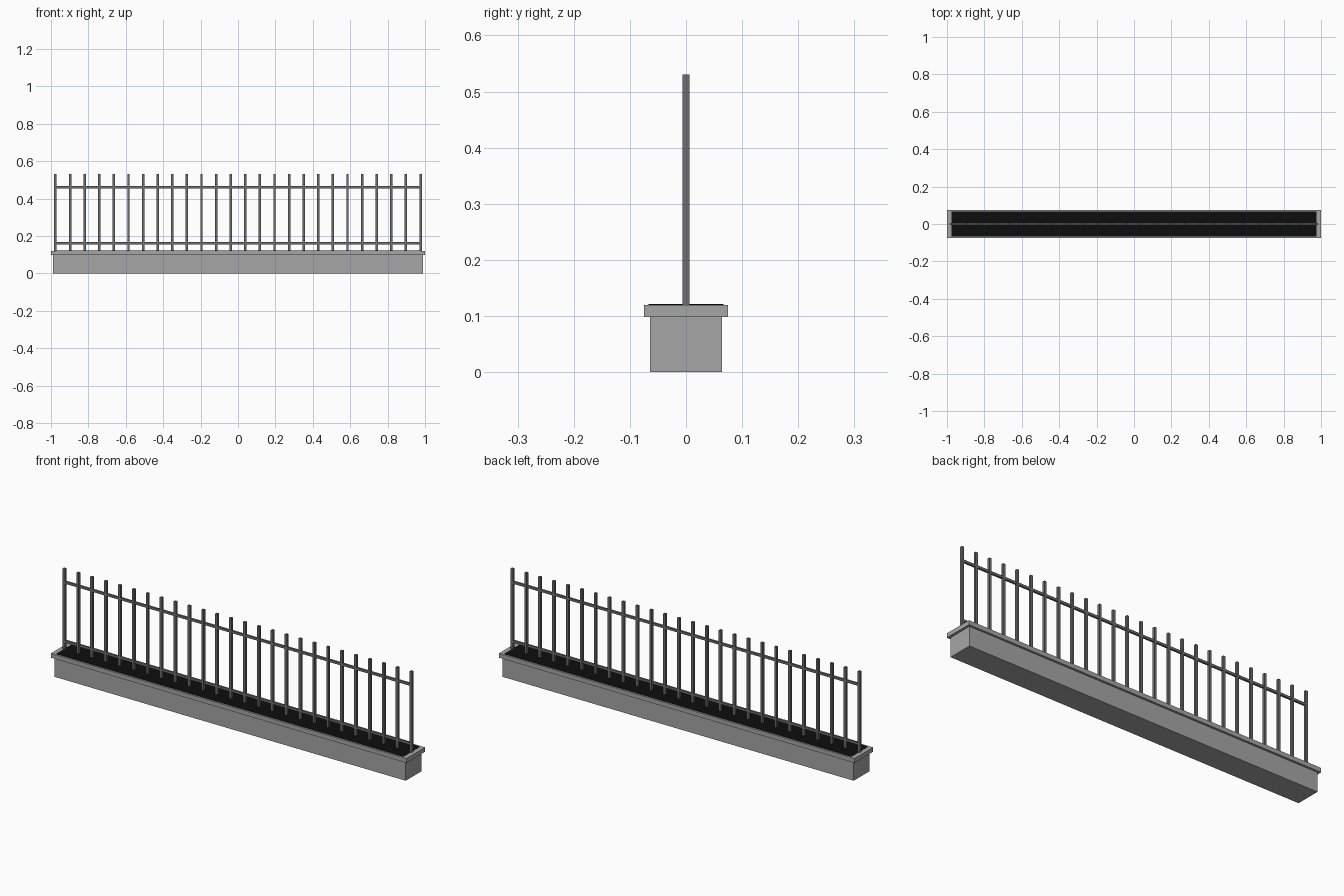
import bpy

old = bpy.data.objects.get("Cube")
if old:
    bpy.data.objects.remove(old, do_unlink=True)


def material(name, value):
    mat = bpy.data.materials.new(name)
    mat.use_nodes = True
    color = (value, value, value, 1)
    mat.diffuse_color = color
    mat.node_tree.nodes["Principled BSDF"].inputs["Base Color"].default_value = color
    return mat


stone = material("grey stone", 0.38)
metal = material("dark grey metal", 0.155)
black = material("black infill", 0.004)


def box(name, half_x, half_y, bottom, top, mat, x=0):
    bpy.ops.mesh.primitive_cube_add(size=2, location=(x, 0, (bottom + top) / 2))
    obj = bpy.context.object
    obj.name = name
    obj.scale = (half_x, half_y, (top - bottom) / 2)
    bpy.ops.object.transform_apply(location=False, rotation=False, scale=True)
    obj.data.materials.append(mat)
    return obj


# Low wall with an overhanging coping and a dark strip on top
box("wall_base", 0.988, 0.064, 0, 0.098, stone)
box("wall_coping", 1.0, 0.075, 0.098, 0.12, stone)
box("top_strip", 0.976, 0.067, 0.119, 0.121, black)

# Horizontal rails
end = 0.976
for name, z in (("lower_rail", 0.161), ("upper_rail", 0.461)):
    box(name, end, 0.005, z - 0.006, z + 0.006, metal)

# Evenly spaced upright bars
bars = 26
bar = box("upright_bar", 0.0065, 0.0065, 0.118, 0.53, metal, x=-end)
spread = bar.modifiers.new("repeat", "ARRAY")
spread.count = bars
spread.use_relative_offset = False
spread.use_constant_offset = True
spread.constant_offset_displace = (2 * end / (bars - 1), 0, 0)
